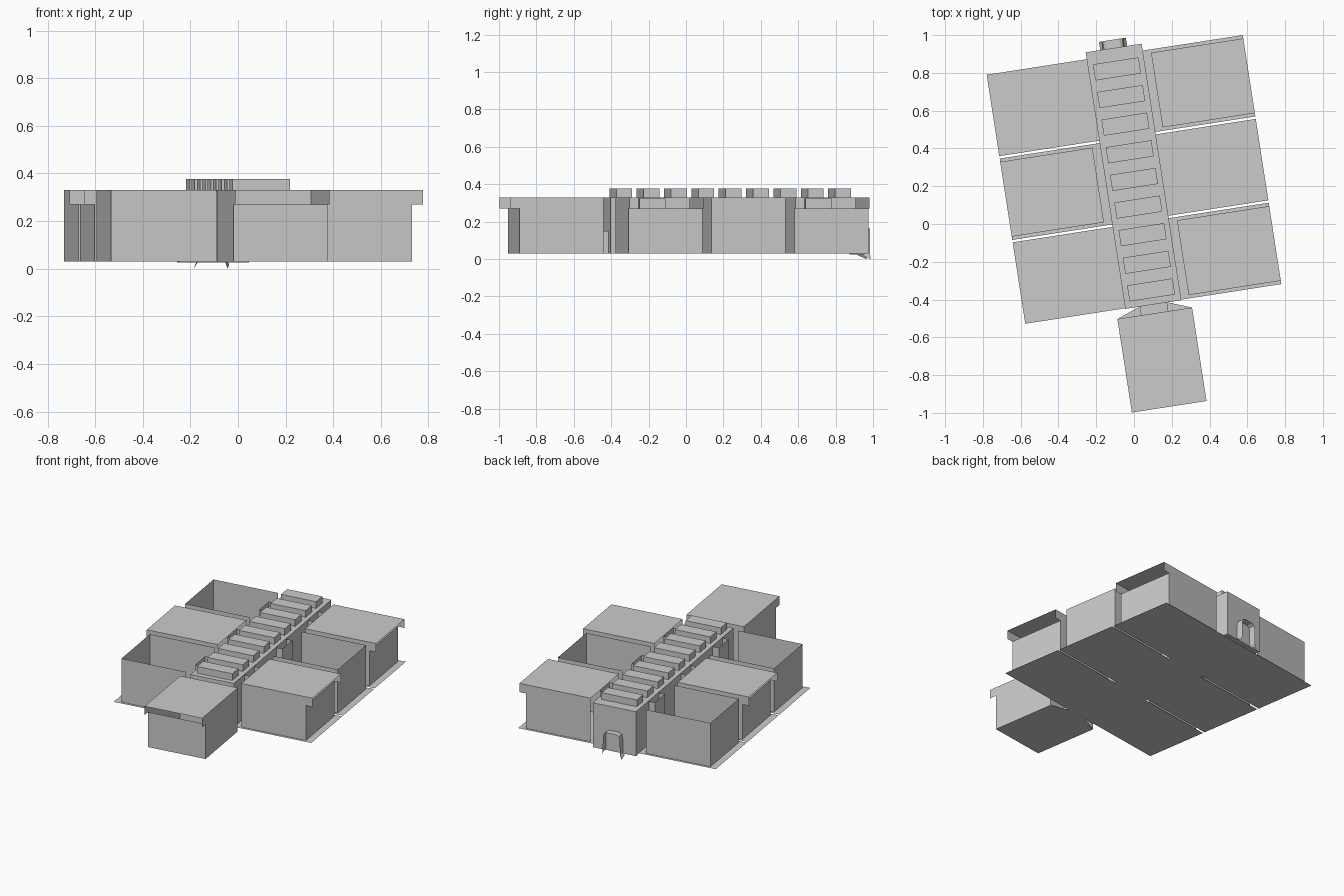
import bpy, math
from mathutils import Matrix

if "Cube" in bpy.data.objects:
    bpy.data.objects.remove(bpy.data.objects["Cube"])

# The whole building is turned about 8.8 degrees; parts are laid out in its own axes
M = Matrix.Translation((0, 0.236, 0)) @ Matrix.Rotation(math.radians(8.8), 4, 'Z')
FLOOR, EAVE, TOP = 0.03, 0.27, 0.33
ROOM_B = 0.2          # half depth of a room
INNER, WALL, EDGE = 0.192, 0.64, 0.686
PITCH = 0.449         # spacing of the room bays


def mesh(name, faces):
    """Object from a list of polygons, each a list of points."""
    verts, polys = [], []
    for f in faces:
        polys.append(list(range(len(verts), len(verts) + len(f))))
        verts += f
    me = bpy.data.meshes.new(name)
    me.from_pydata(verts, [], polys)
    me.transform(M)
    ob = bpy.data.objects.new(name, me)
    bpy.context.collection.objects.link(ob)
    return ob


def flat(x0, x1, y0, y1, z):
    return [(x0, y0, z), (x1, y0, z), (x1, y1, z), (x0, y1, z)]


def wall(p, q, z0, z1):
    return [(*p, z0), (*q, z0), (*q, z1), (*p, z1)]


def box(x0, x1, y0, y1, z0, z1):
    c = [(x0, y0), (x1, y0), (x1, y1), (x0, y1)]
    sides = [wall(c[i], c[(i + 1) % 4], z0, z1) for i in range(4)]
    return sides + [flat(x0, x1, y0, y1, z1), flat(x0, x1, y0, y1, z0)[::-1]]


# Floor slabs, one strip per bay
for i in (-1, 0, 1):
    c = i * PITCH
    mesh("floor_slab", [flat(-EDGE, EDGE, c - 0.218, c + 0.218, FLOOR)])


def room(side, c, roofed):
    s, lo, hi = side, c - ROOM_B, c + ROOM_B
    faces = []
    for y in (lo, hi):
        if roofed:  # end wall with projecting eave
            prof = [(INNER, FLOOR), (WALL, FLOOR), (WALL, EAVE),
                    (EDGE, EAVE), (EDGE, TOP), (INNER, TOP)]
            faces.append([(s * a, y, z) for a, z in prof])
        else:
            faces.append(wall((s * INNER, y), (s * WALL, y), FLOOR, TOP))
    faces.append(wall((s * WALL, lo), (s * WALL, hi), FLOOR, EAVE if roofed else TOP))
    mesh("room_walls", faces)
    if roofed:
        mesh("room_roof", [flat(*sorted((s * INNER, s * EDGE)), lo, hi, TOP)])
    # Door lobby, open on top, between corridor and room
    a, b = s * 0.15, s * INNER
    mesh("door_lobby", [wall((a, c - 0.07), (b, c - 0.07), FLOOR, TOP - 0.005),
                        wall((b, c - 0.07), (b, c + 0.07), FLOOR, TOP - 0.005),
                        wall((b, c + 0.07), (a, c + 0.07), FLOOR, TOP - 0.005)])


# Rooms, alternating open and roofed on both sides
for i in (-1, 0, 1):
    room(1, i * PITCH, i != 0)
    room(-1, i * PITCH, i == 0)

# Central corridor with its row of skylights
mesh("corridor", box(-0.15, 0.15, -0.67, 0.704, FLOOR, TOP))
mesh("back_step", box(-0.15, 0.15, 0.668, 0.704, 0.025, FLOOR))
for k in range(-4, 5):
    mesh("skylight", box(-0.122, 0.122, k * 0.148 - 0.043, k * 0.148 + 0.043, TOP, 0.376))

# Entrance hall: side walls with projecting eave, low front wall, flat roof
HW, BACK, FRONT, NOSE = 0.2, -0.717, -1.17, -1.218
prof = [(BACK, FLOOR), (FRONT, FLOOR), (FRONT, EAVE), (NOSE, EAVE), (NOSE, TOP), (BACK, TOP)]
mesh("hall_walls", [[(s * HW, y, z) for y, z in prof] for s in (-1, 1)] +
     [wall((-HW, FRONT), (HW, FRONT), FLOOR, EAVE),
      wall((-HW, BACK), (HW, BACK), FLOOR, TOP)])
mesh("hall_roof", [flat(-HW, HW, NOSE, BACK, TOP)])
mesh("hall_floor", [[(-HW, FRONT, FLOOR), (HW, FRONT, FLOOR), (HW, BACK, FLOOR),
                     (0.075, -0.67, FLOOR), (-0.075, -0.67, FLOOR), (-HW, BACK, FLOOR)]])
mesh("hall_passage", box(-0.073, 0.073, BACK, -0.67, FLOOR, 0.15))

# Arched canopy over the back door, with splayed feet
half = [(0.072, 0.0), (0.06, 0.03), (0.058, 0.135), (0.052, 0.155), (0.036, 0.165)]
arch = half + [(-x, z) for x, z in reversed(half)]
mesh("back_canopy", [[(p[0], 0.704, max(p[1], 0.02)), (q[0], 0.704, max(q[1], 0.02)),
                      (q[0], 0.748, q[1]), (p[0], 0.748, p[1])]
                     for p, q in zip(arch, arch[1:])])
